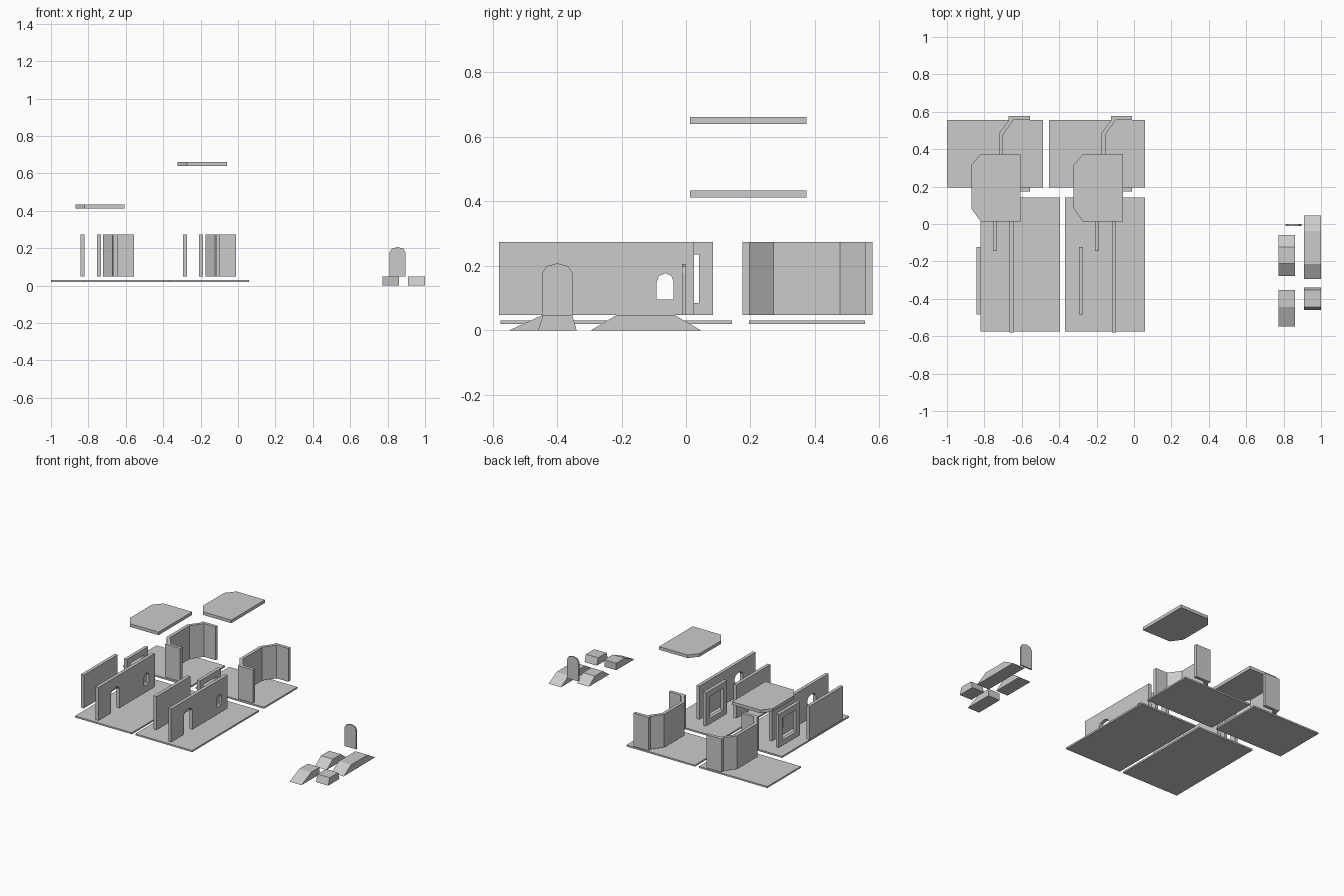
import bpy, bmesh, math

if "Cube" in bpy.data.objects:
    bpy.data.objects.remove(bpy.data.objects["Cube"])

stone = bpy.data.materials.new("grey_stone")
stone.diffuse_color = (0.6, 0.6, 0.6, 1)
stone.use_nodes = True
stone.node_tree.nodes["Principled BSDF"].inputs["Base Color"].default_value = stone.diffuse_color

# which 3D point a 2D outline point (u, v) at depth w becomes
PLACE = {
    "x": lambda u, v, w: (w, u, v),
    "y": lambda u, v, w: (u, w, v),
    "z": lambda u, v, w: (u, v, w),
}


def prism(name, axis, w0, w1, *loops):
    """Solid between depths w0 and w1; loops after the first are holes."""
    bm = bmesh.new()
    for loop in loops:
        vs = [bm.verts.new(PLACE[axis](u, v, w0)) for u, v in loop]
        for i, v in enumerate(vs):
            bm.edges.new((vs[i - 1], v))
    bmesh.ops.triangle_fill(bm, edges=bm.edges[:], use_beauty=True)
    ext = bmesh.ops.extrude_face_region(bm, geom=bm.faces[:], use_keep_orig=True)
    moved = [g for g in ext["geom"] if isinstance(g, bmesh.types.BMVert)]
    bmesh.ops.translate(bm, verts=moved, vec=PLACE[axis](0, 0, w1 - w0))
    bmesh.ops.recalc_face_normals(bm, faces=bm.faces[:])
    me = bpy.data.meshes.new(name)
    bm.to_mesh(me)
    bm.free()
    me.materials.append(stone)
    ob = bpy.data.objects.new(name, me)
    bpy.context.collection.objects.link(ob)
    return ob


def rect(u0, u1, v0, v1):
    return [(u0, v0), (u1, v0), (u1, v1), (u0, v1)]


def arch(u0, u1, v0, spring, top):
    """Upright opening with a four-sided arched head."""
    c, r = (u0 + u1) / 2, (u1 - u0) / 2
    head = [(c + r * math.cos(math.pi * i / 4),
             spring + (top - spring) * math.sin(math.pi * i / 4)) for i in range(5)]
    return [(u0, v0), (u1, v0)] + head


Z0, Z1 = 0.048, 0.274      # wall bottom and top
T = 0.022                  # wall thickness

# floor slabs
for name, x0, x1, y0, y1 in [
        ("front_floor_left", -0.822, -0.395, -0.575, 0.143),
        ("front_floor_right", -0.369, 0.058, -0.575, 0.143),
        ("back_floor_left", -1.0, -0.487, 0.196, 0.555),
        ("back_floor_right", -0.455, 0.058, 0.196, 0.555)]:
    prism(name, "z", 0.02, 0.031, rect(x0, x1, y0, y1))

for side, dx, roof_z in [("left", 0.0, 0.412), ("right", 0.547, 0.64)]:
    # plain outer wall
    prism("outer_wall_" + side, "x", dx - 0.842, dx - 0.842 + T,
          rect(-0.485, -0.122, Z0, Z1))

    # long wall with a doorway and an arched window
    door = arch(-0.445, -0.353, Z0, 0.177, 0.206)
    door = [door[0]] + door[:1:-1] + [door[1]]
    outline = [(-0.58, Z0)] + door + [(0.025, Z0), (0.025, Z1), (-0.58, Z1)]
    outline = [p for i, p in enumerate(outline) if p != outline[i - 1]]
    prism("door_wall_" + side, "x", dx - 0.665, dx - 0.665 + T,
          outline, arch(-0.091, -0.038, 0.096, 0.149, 0.177))

    # short wall with a square window opening
    prism("window_wall_" + side, "x", dx - 0.755, dx - 0.755 + T,
          rect(-0.145, 0.083, Z0, Z1), rect(-0.105, 0.04, 0.085, 0.235))

    # bay wall: return, slant, straight, slant, return
    outer = [(-0.557, 0.175), (-0.67, 0.175), (-0.67, 0.195), (-0.722, 0.265),
             (-0.722, 0.484), (-0.67, 0.555), (-0.67, 0.578), (-0.557, 0.578)]
    inner = [(-0.557, 0.556), (-0.645, 0.556), (-0.7, 0.478),
             (-0.7, 0.271), (-0.645, 0.197), (-0.557, 0.197)]
    prism("bay_wall_" + side, "z", Z0, Z1, [(x + dx, y) for x, y in outer + inner])

    # floating roof slab with two cut corners
    roof = [(-0.607, 0.013), (-0.607, 0.374), (-0.82, 0.374),
            (-0.87, 0.315), (-0.87, 0.083), (-0.82, 0.013)]
    prism("roof_" + side, "z", roof_z, roof_z + 0.021, [(x + dx, y) for x, y in roof])

# loose door leaf
prism("door_leaf", "y", -0.012, -0.001, arch(0.81, 0.896, Z0, 0.177, 0.206))

# ramps: foot, top front, top back, rear foot
for name, x0, x1, ys in [
        ("double_ramp", 0.772, 0.861, (-0.278, -0.212, -0.123, -0.06)),
        ("single_ramp", 0.772, 0.861, (-0.548, -0.443, -0.353, -0.353)),
        ("long_ramp", 0.908, 1.0, (-0.294, -0.214, -0.037, 0.046)),
        ("steep_ramp", 0.908, 1.0, (-0.459, -0.443, -0.353, -0.339))]:
    a, b, c, d = ys
    prism(name, "x", x0, x1, [(a, 0), (b, Z0), (c, Z0), (d, 0)])
